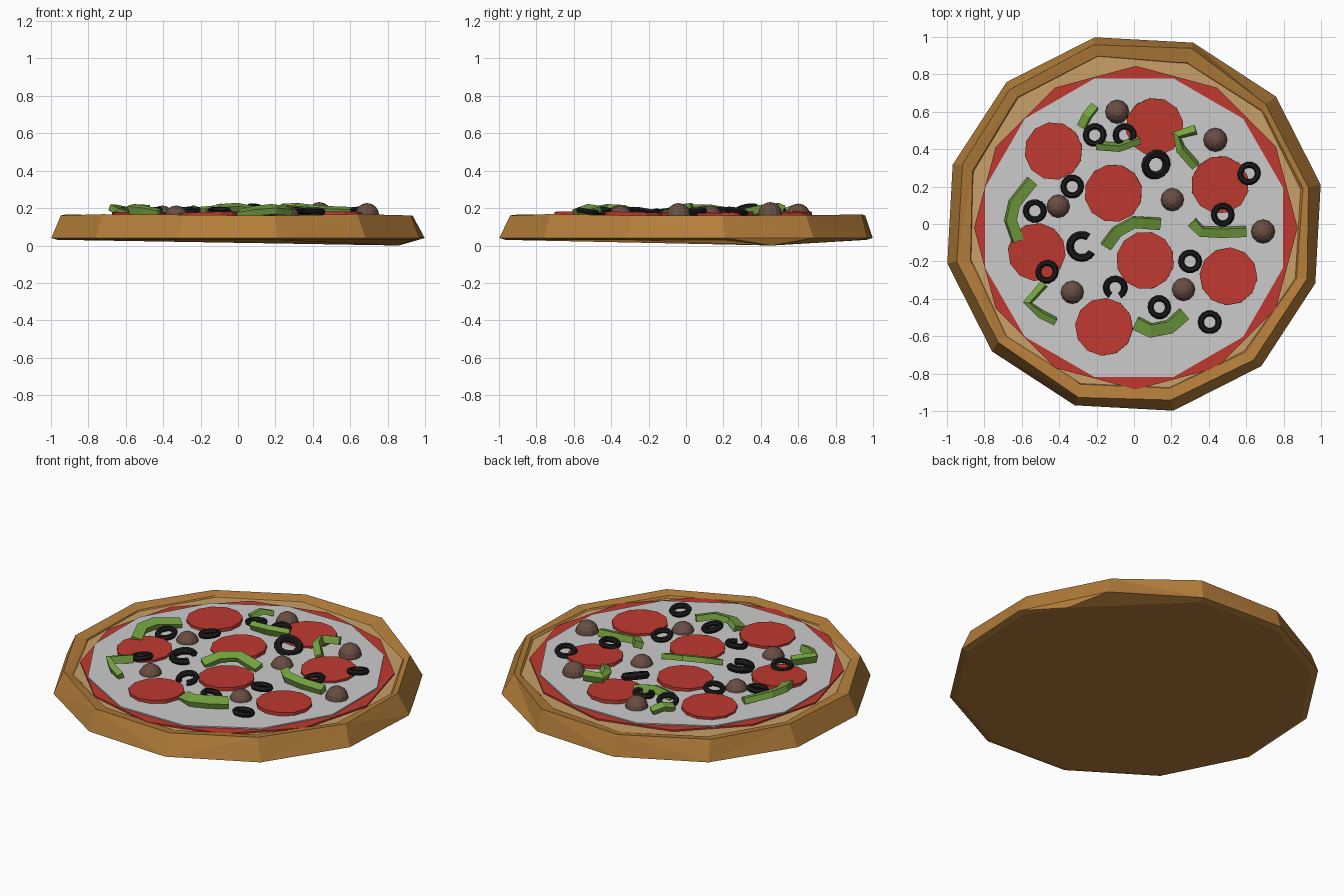
import bpy, bmesh, math, random
from mathutils import Vector, Matrix

if "Cube" in bpy.data.objects:
    bpy.data.objects.remove(bpy.data.objects["Cube"])

random.seed(4)


def material(name, r, g, b):
    m = bpy.data.materials.new(name)
    m.diffuse_color = (r, g, b, 1)
    m.use_nodes = True
    m.node_tree.nodes["Principled BSDF"].inputs["Base Color"].default_value = m.diffuse_color
    return m


CRUST = material("baked_crust", 0.46, 0.21, 0.043)
DOUGH = material("dough", 0.58, 0.35, 0.14)
RED = material("red", 0.52, 0.041, 0.030)
BLACK = material("black_olive", 0.010, 0.010, 0.010)
GREEN = material("green_pepper", 0.18, 0.37, 0.052)
BROWN = material("meat", 0.14, 0.076, 0.056)


def make(name, bm, mat=None, loc=(0, 0, 0), rot=(0, 0, 0)):
    bmesh.ops.recalc_face_normals(bm, faces=bm.faces)
    me = bpy.data.meshes.new(name)
    bm.to_mesh(me)
    bm.free()
    if mat:
        me.materials.append(mat)
    ob = bpy.data.objects.new(name, me)
    ob.location, ob.rotation_euler = loc, rot
    bpy.context.collection.objects.link(ob)
    return ob


def loft(rings, closed=False, caps=True):
    """Skin a list of equal-length point rings."""
    bm = bmesh.new()
    vs = [[bm.verts.new(p) for p in ring] for ring in rings]
    n = len(vs[0])
    pairs = list(zip(vs, vs[1:])) + ([(vs[-1], vs[0])] if closed else [])
    for a, b in pairs:
        for i in range(n):
            j = (i + 1) % n
            bm.faces.new((a[i], a[j], b[j], b[i]))
    if caps and not closed:
        bm.faces.new(vs[0])
        bm.faces.new(vs[-1])
    return bm


def circle(r, z, n=12, start=0.0):
    return [Vector((r * math.cos(start + 2 * math.pi * i / n),
                    r * math.sin(start + 2 * math.pi * i / n), z)) for i in range(n)]


def disc(name, r, z0, z1, mat, start=0.0, loc=(0, 0), n=12, rot=(0, 0, 0)):
    h = (z1 - z0) / 2
    return make(name, loft([circle(r, -h, n, start), circle(r, h, n, start)]),
                mat, (*loc, (z0 + z1) / 2), rot)


# crust: irregular 12-sided rim with a flat underside
START = math.radians(11.9)
rings = [circle(r, z, 12, START) for r, z in
         ((0.985, 0.030), (1.02, 0.04), (0.97, 0.163), (0.91, 0.154), (0.875, 0.11))]
for p in rings[2] + rings[3]:
    p += Vector((random.uniform(-.016, .016), random.uniform(-.016, .016),
                 random.uniform(-.006, .006)))
for p in rings[2]:
    p += Vector((-0.008, 0.008, 0))
rings[0][1] = Vector((0.86, 0.46, 0.0))
bm = loft(rings)
bmesh.ops.triangulate(bm, faces=[f for f in bm.faces if len(f.verts) == 4])
make("crust", bm, CRUST)

# flat layers
disc("dough_base", 0.92, 0.10, 0.145, DOUGH, START)
disc("sauce", 0.865, 0.12, 0.154, RED, 0, (0.01, -0.02))
disc("cheese", 0.825, 0.13, 0.161, None, math.radians(15), (0, -0.02))

# pepperoni slices
for x, y in ((-.43, .39), (.11, .52), (-.11, .165), (.46, .21),
             (-.52, -.15), (.06, -.195), (.505, -.28), (-.16, -.55)):
    disc("pepperoni", 0.155, 0.14, 0.178, RED, random.random(), (x, y), 12,
         (random.uniform(-.03, .03), random.uniform(-.03, .03), 0))


# olive rings, whole or with a gap
def olive(x, y, r=0.048, t=0.016, gap=0.0, facing=0.0, tilt=None, z=0.182):
    n = 14
    span = 2 * math.pi - gap
    sections = []
    for i in range(n + 1 if gap else n):
        a = facing + gap / 2 + span * i / n
        sections.append([Vector(((r + t * math.cos(b)) * math.cos(a),
                                 (r + t * math.cos(b)) * math.sin(a), t * math.sin(b)))
                         for b in (k * math.pi / 3 for k in range(6))])
    rot = tilt or (random.uniform(-.2, .2), random.uniform(-.2, .2), 0)
    make("olive_ring", loft(sections, closed=not gap), BLACK, (x, y, z), rot)


for x, y in ((-.21, .475), (-.05, .475), (-.33, .2), (-.53, .07), (-.465, -.255),
             (.615, .27), (.475, .05), (.3, -.2), (.135, -.445), (.405, -.525)):
    olive(x, y)
olive(.117, .317, 0.06, 0.022, tilt=(0.25, 0.3, 0))
olive(-.28, -.12, 0.062, 0.02, gap=1.5, facing=0.2)
olive(-.10, -.34, 0.049, 0.017, gap=1.1, facing=-1.6)

# meatballs
for x, y, z in ((-.09, .6, .16), (.435, .45, .168), (-.405, .095, .15), (.205, .13, .15),
                (.69, -.04, .163), (-.33, -.365, .15), (.265, -.35, .15)):
    bm = bmesh.new()
    bmesh.ops.create_uvsphere(bm, u_segments=12, v_segments=8, radius=0.064)
    make("meatball", bm, BROWN, (x, y, z))


# pepper strips: rectangular section swept along a short bent path, rolled sideways
def pepper(w, h, roll, *path):
    pts = [Vector(p) for p in path]
    sections = []
    for i, p in enumerate(pts):
        d = (pts[min(i + 1, len(pts) - 1)] - pts[max(i - 1, 0)]).normalized()
        side = Vector((-d.y, d.x, 0)).normalized()
        up = d.cross(side).normalized()
        turn = Matrix.Rotation(roll, 3, d)
        side, up = turn @ side * w / 2, turn @ up * h / 2
        sections.append([p + side + up, p - side + up, p - side - up, p + side - up])
    make("pepper_strip", loft(sections), GREEN)


pepper(.045, .03, .3, (-.21, .63, .175), (-.25, .58, .195), (-.28, .52, .175))
pepper(.035, .045, .4, (-.2, .42, .18), (-.08, .41, .19), (.03, .45, .18))
pepper(.04, .045, .4, (.33, .505, .2), (.23, .475, .195), (.25, .4, .19), (.33, .31, .17))
pepper(.06, .035, -.3, (-.545, .23, .175), (-.64, .11, .195), (-.66, .02, .195),
       (-.62, -.09, .175))
pepper(.06, .03, .3, (-.15, -.12, .17), (-.09, -.04, .198), (0, .01, .205), (.14, .0, .175))
pepper(.05, .04, .3, (.31, .01, .2), (.36, -.04, .195), (.47, -.045, .185), (.6, -.04, .18))
pepper(.035, .045, .3, (-.48, -.32, .19), (-.57, -.42, .195), (-.5, -.48, .185),
       (-.42, -.52, .17))
pepper(.07, .035, .3, (.01, -.53, .17), (.09, -.57, .185), (.19, -.55, .195), (.27, -.48, .185))
